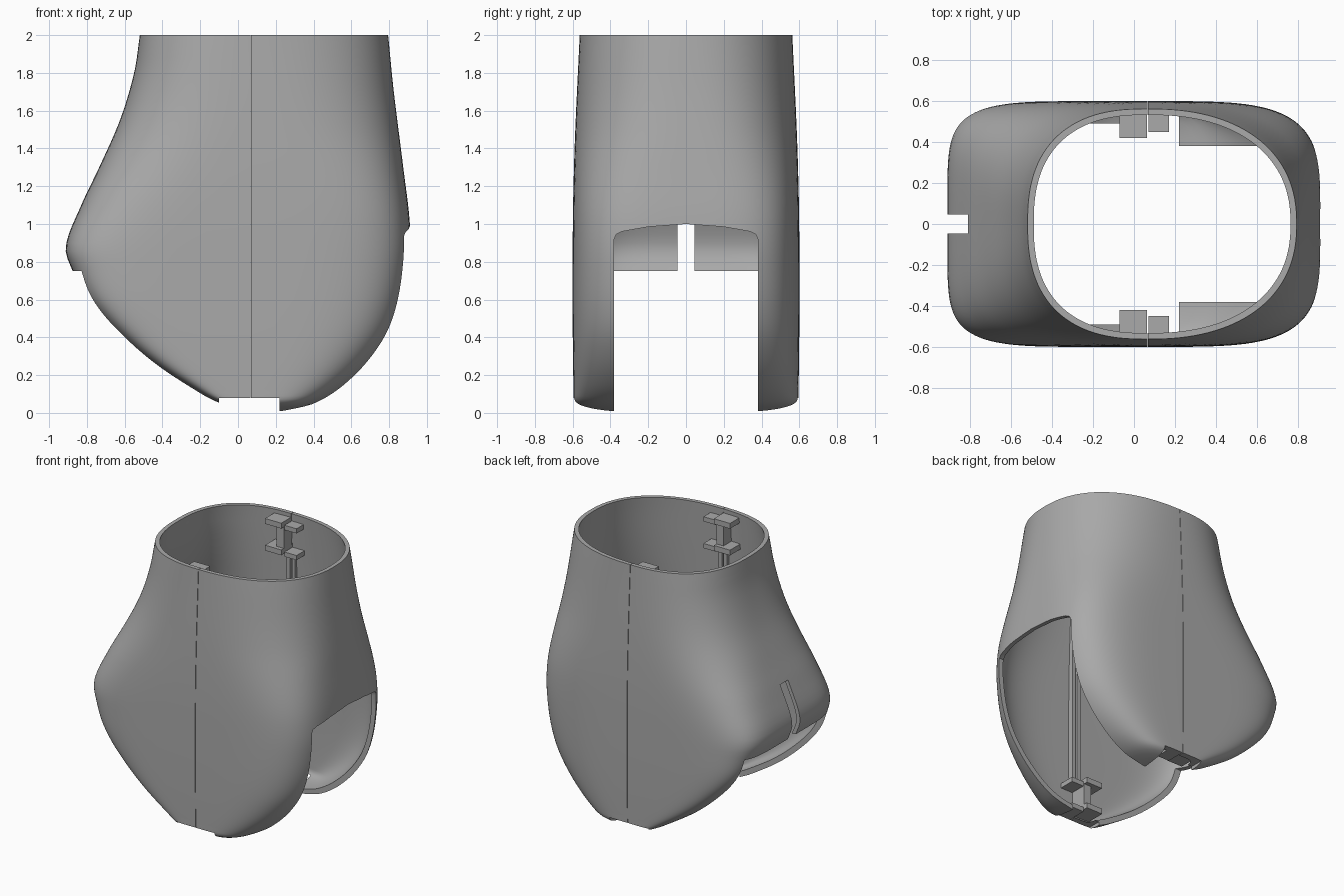
import bpy, bmesh, math

cube = bpy.data.objects.get("Cube")
if cube:
    bpy.data.objects.remove(cube)

GREY = (0.4, 0.4, 0.4, 1)
mat = bpy.data.materials.new("plain grey")
mat.use_nodes = True
mat.diffuse_color = GREY
mat.node_tree.nodes["Principled BSDF"].inputs["Base Color"].default_value = GREY

SEAM = 0.067
WALL = 0.03

# Height-to-value curves: left edge, right edge, half depth, corner squareness
LEFT = [(0, 0), (.05, -.1), (.1, -.2), (.26, -.45), (.45, -.67), (.6, -.8), (.75, -.875),
        (.88, -.912), (1.1, -.83), (1.3, -.735), (1.55, -.625), (1.8, -.55), (2, -.52)]
RIGHT = [(0, .22), (.05, .42), (.18, .62), (.37, .785), (.55, .865), (.8, .908),
         (1, .91), (1.3, .875), (1.7, .825), (2, .795)]
DEPTH = [(0, .38), (.02, .5), (.05, .58), (.1, .595), (.9, .6), (1.4, .59), (2, .563)]
SQUARE_L = [(0, 8), (.4, 8), (.9, 5.5), (1.4, 3.2), (2, 2.5)]
SQUARE_R = [(0, 4), (1, 4), (1.5, 2.8), (2, 2.3)]


def curve(keys, z):
    """Smooth cubic interpolation through the keys."""
    def slope(i):
        a, b = keys[max(i - 1, 0)], keys[min(i + 1, len(keys) - 1)]
        return (b[1] - a[1]) / (b[0] - a[0])
    i = 0
    while i < len(keys) - 2 and z > keys[i + 1][0]:
        i += 1
    (z0, v0), (z1, v1) = keys[i], keys[i + 1]
    h = z1 - z0
    t = min(max((z - z0) / h, 0), 1)
    a = (2 * t**3 - 3 * t**2 + 1) * v0 + (3 * t**2 - 2 * t**3) * v1
    return a + h * ((t**3 - 2 * t**2 + t) * slope(i) + (t**3 - t**2) * slope(i + 1))


def ring(z, inset, count=128):
    """Rounded cross-section at one height."""
    pts = []
    depth = curve(DEPTH, z) - inset
    for i in range(count):
        ang = 2 * math.pi * (i + .5) / count
        c, s = math.cos(ang), math.sin(ang)
        if c > 0:
            n, reach = curve(SQUARE_R, z), curve(RIGHT, z) - SEAM - inset
        else:
            n, reach = curve(SQUARE_L, z), SEAM - curve(LEFT, z) - inset
        pts.append((SEAM + math.copysign(reach * abs(c) ** (2 / n), c),
                    math.copysign(depth * abs(s) ** (2 / n), s)))
    return pts


def finish(name, bm):
    bmesh.ops.recalc_face_normals(bm, faces=bm.faces)
    mesh = bpy.data.meshes.new(name)
    bm.to_mesh(mesh)
    bm.free()
    mesh.materials.append(mat)
    ob = bpy.data.objects.new(name, mesh)
    bpy.context.collection.objects.link(ob)
    return ob


def loft(name, inset, lift, top):
    bm = bmesh.new()
    steps = 56
    levels = [2 * (i / steps) ** 1.7 for i in range(steps + 1)]
    rows = [(z + lift * max(0, 1 - z / .8), ring(z, inset)) for z in levels]
    if top > 2:
        rows.append((top, rows[-1][1]))
    loops = [[bm.verts.new((x, y, z)) for x, y in pts] for z, pts in rows]
    for a, b in zip(loops, loops[1:]):
        for i in range(len(a)):
            j = (i + 1) % len(a)
            bm.faces.new((a[i], a[j], b[j], b[i]))
    bm.faces.new(loops[0])
    bm.faces.new(loops[-1])
    return finish(name, bm)


def prism(name, outline, x0, x1):
    """Extrude a (y, z) outline along x."""
    bm = bmesh.new()
    face = bm.faces.new([bm.verts.new((x0, y, z)) for y, z in outline])
    out = bmesh.ops.extrude_face_region(bm, geom=[face])
    moved = [v for v in out["geom"] if isinstance(v, bmesh.types.BMVert)]
    bmesh.ops.translate(bm, verts=moved, vec=(x1 - x0, 0, 0))
    return finish(name, bm)


def box(name, x0, x1, y0, y1, z0, z1):
    return prism(name, [(y0, z0), (y1, z0), (y1, z1), (y0, z1)], x0, x1)


def carve(target, cutter):
    mod = target.modifiers.new("carve", "BOOLEAN")
    mod.operation = "DIFFERENCE"
    mod.solver = "EXACT"
    mod.object = cutter
    bpy.context.view_layer.objects.active = target
    bpy.ops.object.modifier_apply(modifier=mod.name)
    bpy.data.objects.remove(cutter)


# Hollow shell
shell = loft("shell", 0, 0, 2)
carve(shell, loft("cavity", WALL, WALL, 2.1))

# Arched opening on the right end, running down under the base
half = [(.38, -.1), (.38, .92), (.37, .945), (.34, .96), (.2, .985)]
arch = half + [(0, 1)] + [(-y, z) for y, z in reversed(half)]
carve(shell, prism("arch_cutter", arch, .22, 1.2))

# Underside opening, base notch, end slot and seam between the two halves
carve(shell, box("underside_cutter", -1.2, .221, -.49, .49, -.1, .75))
carve(shell, box("notch_cutter", -.1, .22, -.8, .8, -.1, .08))
carve(shell, box("slot_cutter", -1.2, -.5, -.046, .046, .6, 1.14))
carve(shell, box("seam_cutter", SEAM - .0015, SEAM + .0015, -.8, .8, -.1, 2.1))

bpy.ops.object.select_all(action="DESELECT")
shell.select_set(True)
bpy.context.view_layer.objects.active = shell
bpy.ops.object.shade_smooth_by_angle(angle=math.radians(32))


# Snap clips and rails on the inside of both faces
def inner(name, side, x0, x1, y0, y1, z0, z1):
    ya, yb = sorted((side * y0, side * y1))
    box(name, x0, x1, ya, yb, z0, z1)


for side, face in ((-1, "front"), (1, "back")):
    for level, z, y in (("upper", 1.73, .545), ("lower", .1, .578)):
        tag = f"{face}_{level}"
        inner(tag + "_clip_post", side, .005, .064, .45, y, z, z + .24)
        for k, dz in enumerate((0, .2)):
            inner(f"{tag}_hook_{k}", side, -.07, .064, .42, y, z + dz, z + dz + .04)
            inner(f"{tag}_catch_{k}", side, .07, .17, .45, y, z + dz - .02, z + dz + .015)
    inner(face + "_rail_left", side, .03, .06, .53, .574, .3, 1.72)
    inner(face + "_rail_right", side, .075, .1, .53, .574, .3, 1.72)
